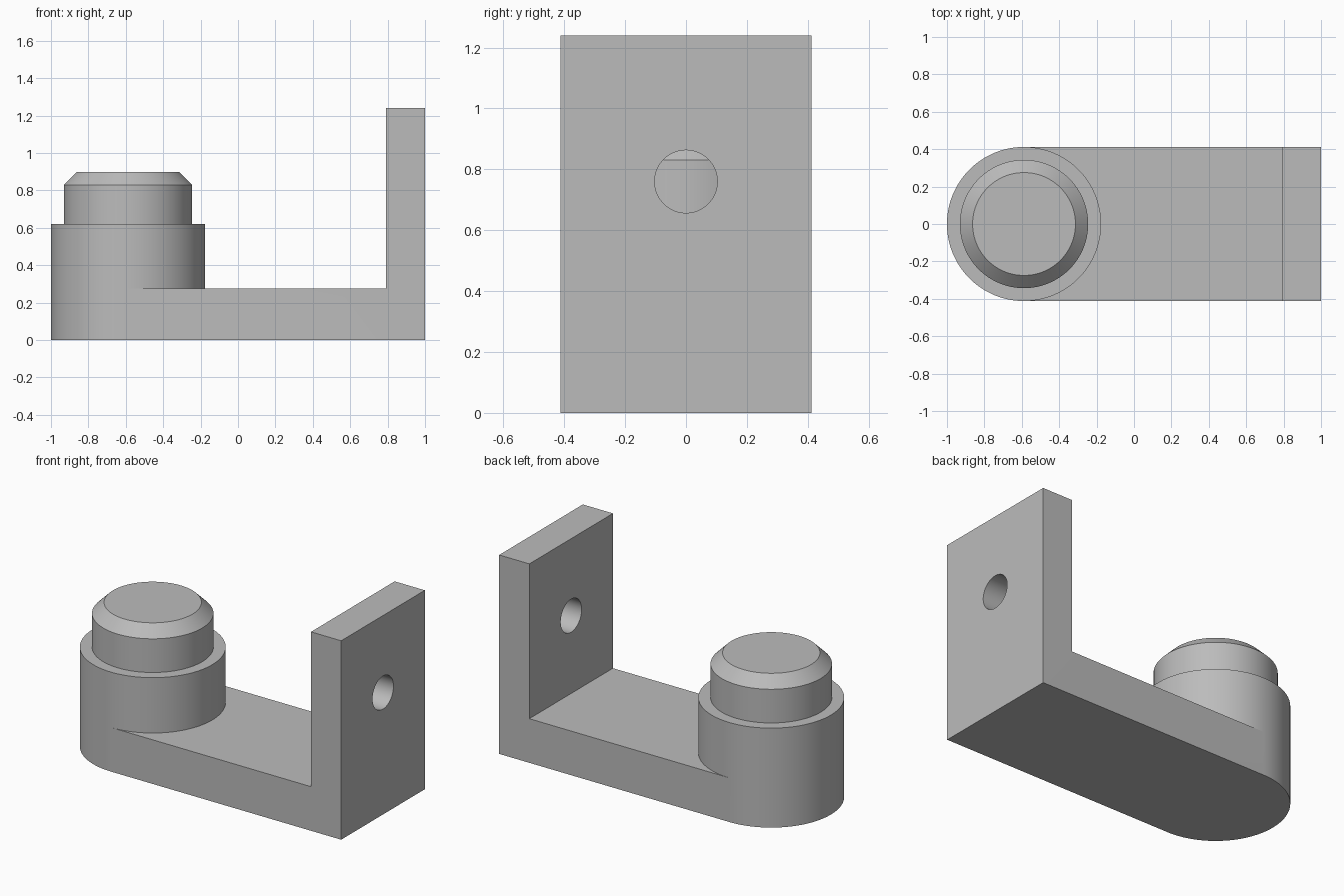
import bpy, bmesh, math
from mathutils import Matrix, Vector

cube = bpy.data.objects.get("Cube")
if cube:
    bpy.data.objects.remove(cube, do_unlink=True)

R = 0.412            # boss radius, also half the bracket width
CX = R - 1           # boss axis
SEGMENTS = 128

grey = bpy.data.materials.new("plain grey")
colour = (0.5, 0.5, 0.5, 1)
grey.use_nodes = True
grey.diffuse_color = colour
grey.node_tree.nodes["Principled BSDF"].inputs["Base Color"].default_value = colour


def add_object(name, bm):
    bmesh.ops.recalc_face_normals(bm, faces=bm.faces)
    mesh = bpy.data.meshes.new(name)
    bm.to_mesh(mesh)
    bm.free()
    mesh.materials.append(grey)
    obj = bpy.data.objects.new(name, mesh)
    bpy.context.collection.objects.link(obj)
    return obj


def extrude_side_profile(name, points, half_width):
    bm = bmesh.new()
    face = bm.faces.new([bm.verts.new((x, -half_width, z)) for x, z in points])
    new = bmesh.ops.extrude_face_region(bm, geom=[face])["geom"]
    moved = [v for v in new if isinstance(v, bmesh.types.BMVert)]
    bmesh.ops.translate(bm, verts=moved, vec=(0, 2 * half_width, 0))
    return add_object(name, bm)


def lathe(name, profile, centre):
    # Closed solid of revolution with flat end caps
    bm = bmesh.new()
    rings = []
    for r, z in profile:
        angles = [math.tau * i / SEGMENTS for i in range(SEGMENTS)]
        rings.append([bm.verts.new((centre + r * math.cos(a), r * math.sin(a), z))
                      for a in angles])
    for low, high in zip(rings, rings[1:]):
        for i in range(SEGMENTS):
            j = (i + 1) % SEGMENTS
            bm.faces.new((low[i], low[j], high[j], high[i]))
    bm.faces.new(rings[0])
    bm.faces.new(rings[-1])
    return add_object(name, bm)


def combine(target, tool, operation):
    mod = target.modifiers.new(operation.lower(), "BOOLEAN")
    mod.object = tool
    mod.operation = operation
    mod.solver = "EXACT"
    bpy.context.view_layer.objects.active = target
    bpy.ops.object.modifier_apply(modifier=mod.name)
    bpy.data.objects.remove(tool, do_unlink=True)


# L-shaped arm: flat base and upright plate
bracket = extrude_side_profile("bracket_with_boss", [
    (CX, 0), (1, 0), (1, 1.24), (0.792, 1.24), (0.792, 0.275), (CX, 0.275)], R)

# Round boss with a stepped, chamfered pin on top
boss = lathe("boss", [(R, 0), (R, 0.62), (0.343, 0.62), (0.343, 0.83),
                      (0.275, 0.898)], CX)
combine(bracket, boss, "UNION")

# Round hole through the upright plate
bm = bmesh.new()
bmesh.ops.create_cone(bm, cap_ends=True, segments=64, radius1=0.103, radius2=0.103,
                      depth=0.5, matrix=Matrix.Translation(Vector((0.9, 0, 0.76)))
                      @ Matrix.Rotation(math.pi / 2, 4, "Y"))
hole = add_object("hole_cutter", bm)
hole.hide_render = True
combine(bracket, hole, "DIFFERENCE")

bpy.ops.object.select_all(action="DESELECT")
bracket.select_set(True)
bpy.context.view_layer.objects.active = bracket
bpy.ops.object.shade_smooth_by_angle(angle=math.radians(30))
